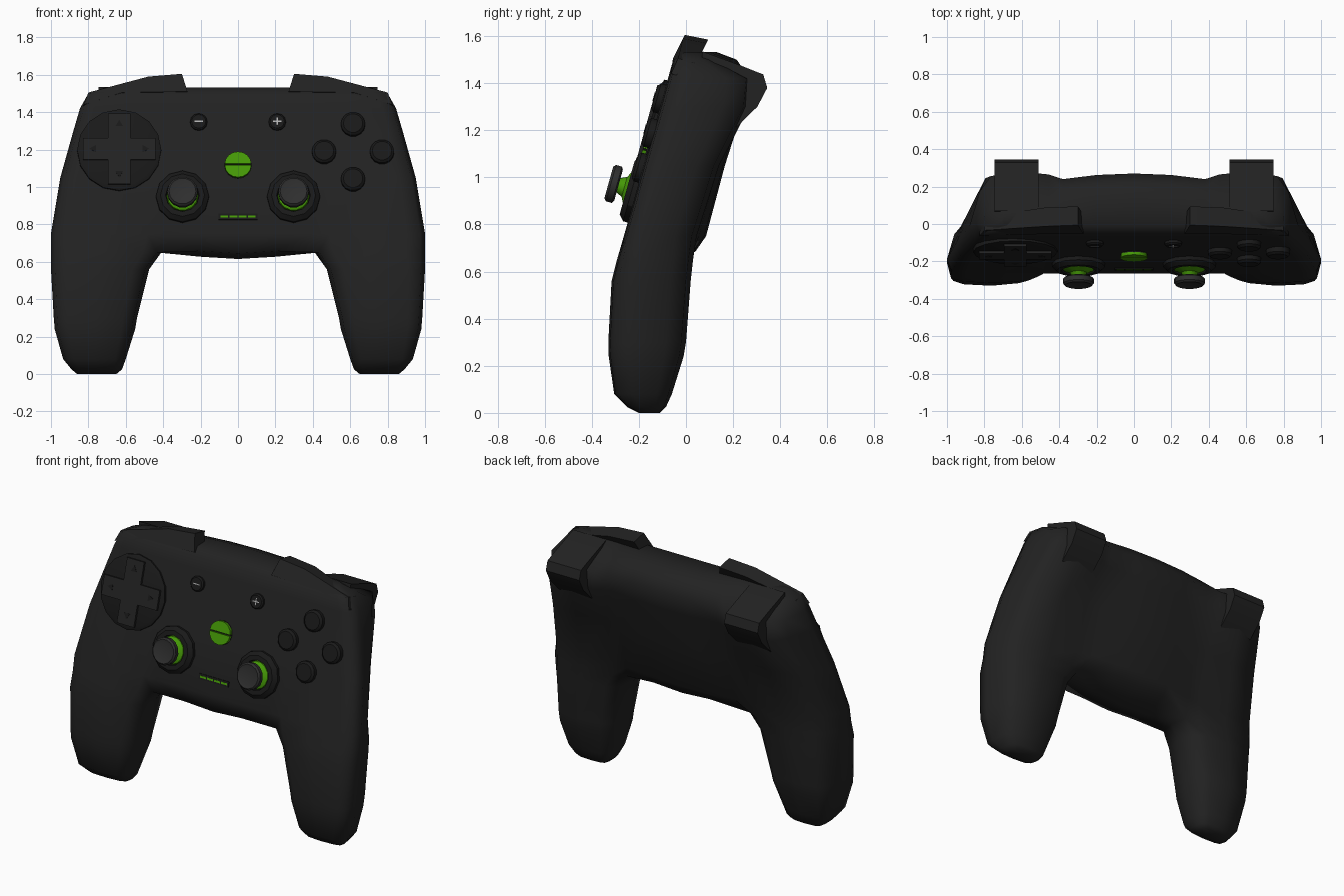
import bpy, bmesh
from math import sin, cos, pi, atan
from mathutils import Matrix, Vector

if "Cube" in bpy.data.objects:
    bpy.data.objects.remove(bpy.data.objects["Cube"])

SLOPE = 0.28
TILT = atan(SLOPE)


def face_y(z):
    """y of the tilted front face at height z"""
    return -0.25 + SLOPE * (z - 0.8)


def on_face(x, z):
    """local frame on the front face: X right, Y up the face, Z outwards"""
    s, c = sin(TILT), cos(TILT)
    return Matrix(((1, 0, 0, x), (0, s, -c, face_y(z)), (0, c, s, z), (0, 0, 0, 1)))


def material(name, rgb):
    m = bpy.data.materials.new(name)
    m.diffuse_color = (*rgb, 1)
    m.use_nodes = True
    m.node_tree.nodes["Principled BSDF"].inputs["Base Color"].default_value = m.diffuse_color
    return m


DARK = material("dark_plastic", (0.016, 0.016, 0.016))
BLACK = material("black_plastic", (0.010, 0.010, 0.010))
CAP = material("stick_rubber", (0.028, 0.028, 0.028))
GREEN = material("green", (0.06, 0.32, 0.002))
MARK = material("light_grey", (0.45, 0.45, 0.45))


def finish(name, bm, mat, matrix=None, angle=30):
    bmesh.ops.recalc_face_normals(bm, faces=bm.faces)
    me = bpy.data.meshes.new(name)
    bm.to_mesh(me)
    bm.free()
    ob = bpy.data.objects.new(name, me)
    bpy.context.collection.objects.link(ob)
    me.materials.append(mat)
    if matrix:
        ob.matrix_world = matrix
    bpy.ops.object.select_all(action='DESELECT')
    ob.select_set(True)
    bpy.context.view_layer.objects.active = ob
    bpy.ops.object.shade_smooth_by_angle(angle=angle * pi / 180)
    return ob


def hull_prism(name, front, back, mat, matrix=None):
    """solid between two matching 3D outlines"""
    bm = bmesh.new()
    a = [bm.verts.new(p) for p in front]
    b = [bm.verts.new(p) for p in back]
    n = len(a)
    bm.faces.new(a)
    bm.faces.new(b[::-1])
    for i in range(n):
        j = (i + 1) % n
        bm.faces.new((a[i], a[j], b[j], b[i]))
    return finish(name, bm, mat, matrix)


def plate(name, pts, h0, h1, mat, matrix):
    return hull_prism(name, [(x, y, h0) for x, y in pts], [(x, y, h1) for x, y in pts], mat, matrix)


def rect(w, h, x=0, y=0):
    return [(x - w, y - h), (x + w, y - h), (x + w, y + h), (x - w, y + h)]


def lathe(name, profile, n, mat, matrix):
    """turn (radius, height) points; both ends are capped"""
    bm = bmesh.new()
    rings = [[bm.verts.new((r * cos(2 * pi * i / n), r * sin(2 * pi * i / n), h)) for i in range(n)]
             for r, h in profile]
    for a, b in zip(rings, rings[1:]):
        for i in range(n):
            j = (i + 1) % n
            bm.faces.new((a[i], a[j], b[j], b[i]))
    bm.faces.new(rings[0][::-1])
    bm.faces.new(rings[-1])
    return finish(name, bm, mat, matrix)


def mirror_x(ob):
    m = ob.modifiers.new("mirror", 'MIRROR')
    m.use_clip = True


# --- body shell: one half, grip rings below and wide rows above, then mirrored
def ring(z, xi, xo, yf, yb, skew=0.5):
    """12 rounded-box points: 0 inner, 3 front, 6 outer (pulled forward), 9 back"""
    pts = []
    for k in range(12):
        c, s = -cos(k * pi / 6), sin(k * pi / 6)
        c, s = [abs(v) ** 0.6 * (1 if v > 0 else -1) if abs(v) > 1e-6 else 0 for v in (c, s)]
        ry = (yb - yf) / 2
        y = (yf + yb) / 2 - s * ry - skew * ry * max(0, c) * (1 - s * s)
        pts.append(Vector(((xi + xo) / 2 + c * (xo - xi) / 2, y, z)))
    return pts


GRIP = [(0.0, .65, .86, -.20, -.11), (.025, .62, .89, -.25, -.085), (.08, .60, .935, -.305, -.06),
        (.24, .55, .98, -.328, -.01), (.30, .54, .985, -.33, 0), (.56, .475, 1.0, -.316, .02),
        (.65, .41, 1.0, -.293, .03)]
# z, outer x, front y, shoulder back y, centre back y
UPPER = [(.75, 1.0, face_y(.75), .045, .085), (1.05, .95, face_y(1.05), .14, .165),
         (1.3, .88, face_y(1.3), .27, .245), (1.42, .845, face_y(1.42), .28, .27),
         (1.5, .80, face_y(1.5), .12, .215), (1.532, .71, -.01, .075, .13)]

bm = bmesh.new()
grip = [[bm.verts.new(p) for p in ring(*g, skew=.35)] for g in GRIP]
for g in grip[3:]:
    g[7].co.x -= .015
bm.faces.new(grip[0])
for a, b in zip(grip, grip[1:]):
    for k in range(12):
        j = (k + 1) % 12
        bm.faces.new((a[k], a[j], b[j], b[k]))

# underside between the grips
mid = grip[-1]
edge = lambda x, f: [bm.verts.new((x, -.25, .645 + f)), bm.verts.new((x, -.12, .615 + f)),
                     bm.verts.new((x, .04, .685 + f))]
c0, c1 = edge(0, 0), edge(.2, .012)
under = [c0, c1, [mid[1], mid[0], mid[11]]]
for a, b in zip(under, under[1:]):
    for i in range(2):
        bm.faces.new((a[i], a[i + 1], b[i + 1], b[i]))

rows = [[c0[0], c1[0]] + mid[1:] + [c1[2], c0[2]]]
for z, xo, yf, yb, yc in UPPER:
    r = ring(z, .38, xo, yf, yb)
    r[1] = Vector((.39, yf, z))
    r[2].y = yf
    if z < 1.4:
        r[7].x -= .03
    r[11] = Vector((.38, yc - .03, z))
    pts = [(0, yf, z), (.2, yf, z)] + r[1:] + [(.2, yc - .008, z), (0, yc, z)]
    rows.append([bm.verts.new(p) for p in pts])
for a, b in zip(rows, rows[1:]):
    for i in range(14):
        bm.faces.new((a[i], a[i + 1], b[i + 1], b[i]))
top = rows[-1]
for i in range(6):
    bm.faces.new((top[i], top[i + 1], top[13 - i], top[14 - i]))
bm.faces.new(top[6:9])
mirror_x(finish("body_shell", bm, DARK, angle=70))

# --- shoulder buttons and rear triggers
outline = [(.27, 1.51), (.30, 1.605), (.48, 1.59), (.80, 1.505), (.825, 1.44), (.62, 1.505)]
front = [(x, -.083 + .5 * (z - 1.45) + .12 * max(0, x - .62), z) for x, z in outline]
mirror_x(hull_prism("shoulder_button", front,
                    [(x, y + .1 - .08 * max(0, x - .48), z - .02) for x, y, z in front], DARK))

side = [(.06, 1.44), (.07, 1.535), (.24, 1.472), (.328, 1.437), (.345, 1.38), (.303, 1.30), (.2, 1.2)]
mirror_x(hull_prism("rear_trigger", [(.51, y, z) for y, z in side], [(.745, y, z) for y, z in side], DARK))

# --- direction pad
pad = on_face(-.635, 1.195)
lathe("direction_pad_disc", [(.225, -.04), (.225, .012), (.205, .022)], 16, BLACK, pad)
a, b = .06, .195
cross = [(a, a), (a, b), (-a, b), (-a, a), (-b, a), (-b, -a), (-a, -a), (-a, -b), (a, -b), (a, -a), (b, -a), (b, a)]
plate("direction_pad_cross", cross, 0, .036, DARK, pad)
for i in range(4):
    plate("direction_arrow", [(-.02, .125), (.02, .125), (0, .16)], .03, .038, BLACK,
          pad @ Matrix.Rotation(i * pi / 2, 4, 'Z'))

# --- action buttons
for dx, dz in ((0, 1), (1, 0), (-1, 0), (0, -1)):
    lathe("action_button", [(.065, -.03), (.065, .022), (.052, .034)], 14, BLACK,
          on_face(.615 + .155 * dx, 1.185 + .147 * dz))

# --- small menu buttons with minus and plus marks
for x in (-.21, .21):
    m = on_face(x, 1.345)
    lathe("menu_button", [(.046, -.02), (.046, .014), (.038, .022)], 12, BLACK, m)
    plate("menu_mark", rect(.022, .003), .02, .024, MARK, m)
    if x > 0:
        plate("menu_mark_upright", rect(.003, .022), .02, .024, MARK, m)

# --- split green centre button
m = on_face(0, 1.115)
lathe("centre_button_base", [(.072, -.02), (.072, .006)], 16, BLACK, m)
for sgn in (1, -1):
    half = [(.071 * cos(pi * i / 8), sgn * (.004 + .067 * sin(pi * i / 8))) for i in range(9)]
    plate("centre_button_half", half, 0, .022, GREEN, m)

# --- indicator light bar
m = on_face(0, .84)
plate("light_bar_frame", rect(.104, .017), -.02, .006, BLACK, m)
for i in range(4):
    plate("indicator_light", rect(.021, .006, -.0735 + .049 * i), 0, .008, GREEN, m)

# --- thumb sticks
for x in (-.297, .297):
    m = on_face(x, .945)
    lathe("stick_base", [(.142, -.03), (.142, .02), (.118, .042), (.09, .042), (.086, .02)], 12, BLACK, m)
    lathe("stick_neck", [(.086, .015), (.082, .036), (.045, .054), (.03, .085)], 14, GREEN, m)
    lathe("stick_cap", [(.07, .08), (.082, .087), (.082, .113), (.072, .123), (.055, .118)], 14, CAP, m)
